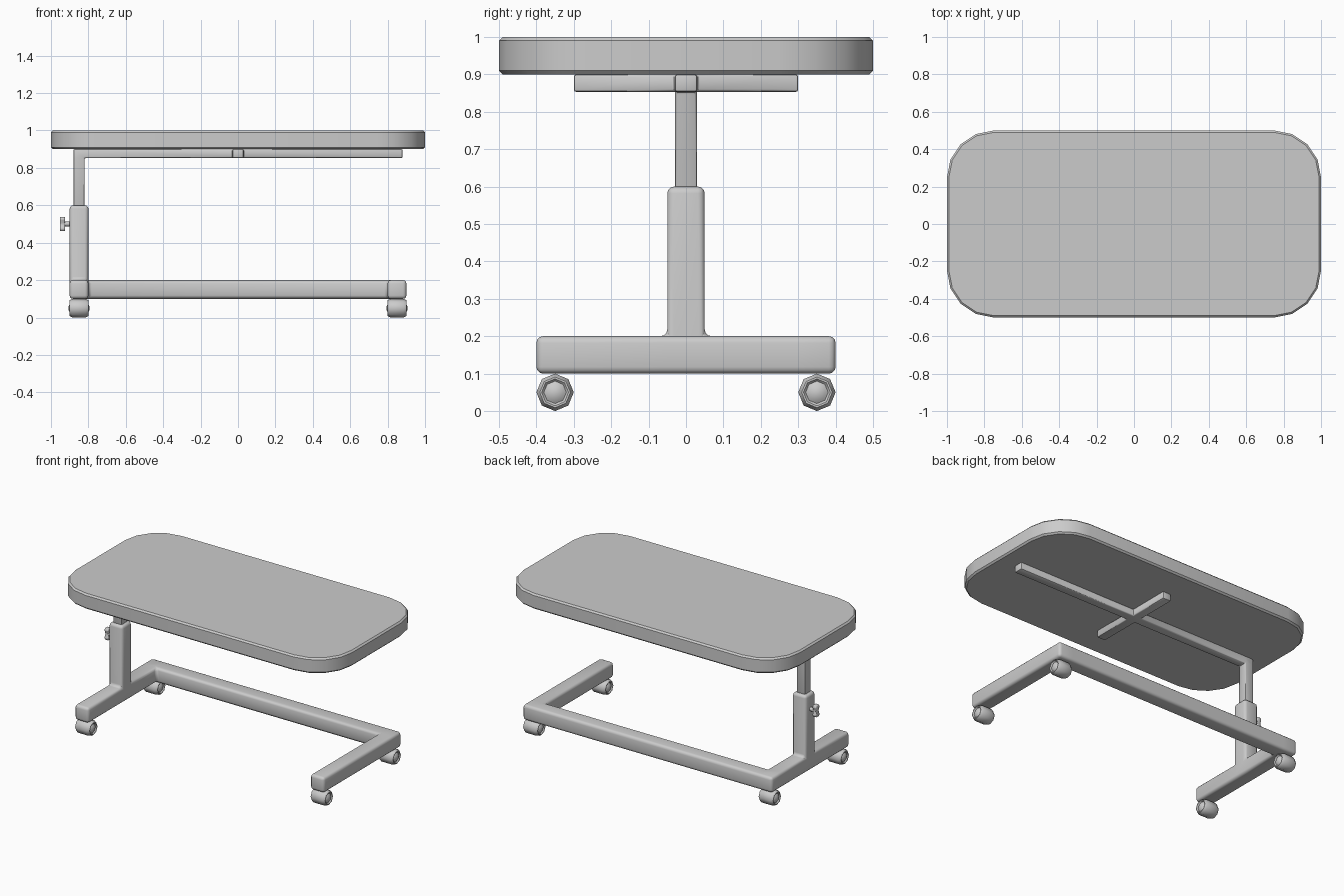
import bpy, bmesh, math
from mathutils import Vector
from itertools import product

if "Cube" in bpy.data.objects:
    bpy.data.objects.remove(bpy.data.objects["Cube"])


def finish(bm, name, bevel=0, segments=2, smooth=35):
    bmesh.ops.recalc_face_normals(bm, faces=bm.faces[:])
    if bevel:
        edges = [e for e in bm.edges if e.calc_face_angle(0) > math.radians(40)]
        bmesh.ops.bevel(bm, geom=edges, offset=bevel, segments=segments,
                        profile=0.5, affect='EDGES', clamp_overlap=True)
    mesh = bpy.data.meshes.new(name)
    bm.to_mesh(mesh)
    bm.free()
    obj = bpy.data.objects.new(name, mesh)
    bpy.context.collection.objects.link(obj)
    bpy.ops.object.select_all(action='DESELECT')
    obj.select_set(True)
    bpy.context.view_layer.objects.active = obj
    bpy.ops.object.shade_smooth_by_angle(angle=math.radians(smooth))
    return obj


def prism(points, direction):
    bm = bmesh.new()
    face = bm.faces.new([bm.verts.new(p) for p in points])
    ext = bmesh.ops.extrude_face_region(bm, geom=[face], use_keep_orig=True)
    verts = [g for g in ext['geom'] if isinstance(g, bmesh.types.BMVert)]
    bmesh.ops.translate(bm, verts=verts, vec=direction)
    return bm


def fused_boxes(boxes):
    """One watertight skin around touching boxes given as (x0,x1,y0,y1,z0,z1)."""
    axes = [sorted({b[2 * a + k] for b in boxes for k in (0, 1)}) for a in range(3)]

    def filled(cell):
        if any(c < 0 or c >= len(ax) - 1 for c, ax in zip(cell, axes)):
            return False
        mid = [(ax[c] + ax[c + 1]) / 2 for c, ax in zip(cell, axes)]
        return any(all(b[2 * a] < mid[a] < b[2 * a + 1] for a in range(3)) for b in boxes)

    bm, verts = bmesh.new(), {}
    for cell in product(*(range(len(ax) - 1) for ax in axes)):
        if not filled(cell):
            continue
        for a, side in product(range(3), (0, 1)):
            near = list(cell)
            near[a] += 2 * side - 1
            if filled(near):
                continue
            corners = []
            for du, dv in ((0, 0), (1, 0), (1, 1), (0, 1)):
                i = list(cell)
                i[a] += side
                i[(a + 1) % 3] += du
                i[(a + 2) % 3] += dv
                key = tuple(i)
                if key not in verts:
                    verts[key] = bm.verts.new([axes[n][key[n]] for n in range(3)])
                corners.append(verts[key])
            bm.faces.new(corners if side else corners[::-1])
    bmesh.ops.dissolve_limit(bm, angle_limit=0.01, verts=bm.verts[:], edges=bm.edges[:])
    return bm


def lathe_x(profile, centre, sides):
    """Spin (x, radius) points about an x-parallel axis."""
    bm = bmesh.new()
    c = Vector(centre)
    rings = []
    for x, r in profile:
        rings.append([bm.verts.new(c + Vector((x, r * math.cos(t), r * math.sin(t))))
                      for t in (2 * math.pi * k / sides for k in range(sides))])
    for a, b in zip(rings, rings[1:]):
        for k in range(sides):
            j = (k + 1) % sides
            bm.faces.new((a[k], a[j], b[j], b[k]))
    bm.faces.new(rings[0])
    bm.faces.new(rings[-1])
    return bm


# Tabletop: rounded rectangle, four segments per corner
R = 0.25
outline = []
for n, (sx, sy) in enumerate(((1, 1), (-1, 1), (-1, -1), (1, -1))):
    for k in range(5):
        t = math.pi / 2 * (n + k / 4)
        outline.append((sx * (1 - R) + R * math.cos(t), sy * (0.5 - R) + R * math.sin(t), 0.9))
finish(prism(outline, (0, 0, 0.1)), "tabletop", bevel=0.01, segments=1, smooth=30)

# Base: two feet, rear rail and the outer column in one skin
finish(fused_boxes([(-0.9, -0.8, -0.4, 0.4, 0.1, 0.2),
                    (0.8, 0.9, -0.4, 0.4, 0.1, 0.2),
                    (-0.9, 0.9, 0.3, 0.4, 0.1, 0.2),
                    (-0.9, -0.8, -0.05, 0.05, 0.1, 0.6)]),
       "base_frame", bevel=0.018, segments=3)

# Inner post with the cross-shaped support under the top
finish(fused_boxes([(-0.88, -0.82, -0.03, 0.03, 0.55, 0.9),
                    (-0.88, 0.88, -0.03, 0.03, 0.853, 0.9),
                    (-0.03, 0.03, -0.3, 0.3, 0.853, 0.9)]),
       "support_frame", bevel=0.007, segments=2)

# Castors: eight-sided barrels with raised hubs
half = [(0.055, 0.012), (0.049, 0.024), (0.045, 0.030), (0.052, 0.036), (0.052, 0.041), (0.036, 0.05)]
profile = [(-x, r) for x, r in half] + half[::-1]
for x, y in product((-0.85, 0.85), (-0.35, 0.35)):
    name = f"castor_{'left' if x < 0 else 'right'}_{'front' if y < 0 else 'back'}"
    finish(lathe_x(profile, (x, y, 0.05), 8), name, smooth=50)

# Height knob: bow-tie wing on a short stem
wing = [(0.010, 0), (0.020, 0.025), (0.014, 0.038), (-0.014, 0.038), (-0.020, 0.025),
        (-0.010, 0), (-0.020, -0.025), (-0.014, -0.038), (0.014, -0.038), (0.020, -0.025)]
finish(prism([(-0.952, y, 0.5 + z) for y, z in wing], (0.027, 0, 0)),
       "knob_wing", bevel=0.004, segments=2, smooth=50)
finish(lathe_x([(-0.03, 0.013), (0.03, 0.013)], (-0.915, 0, 0.5), 8), "knob_stem", smooth=50)
